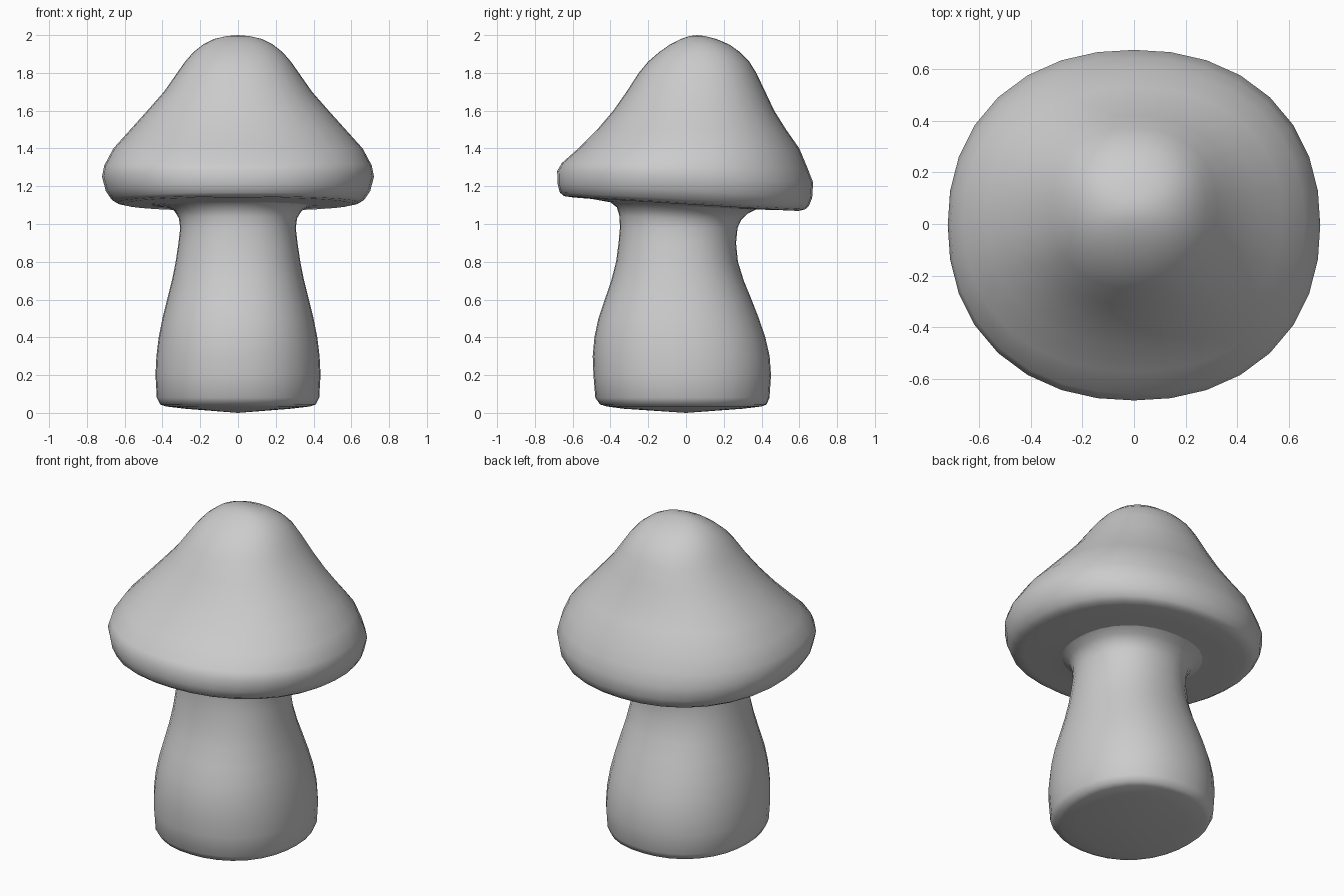
import bpy, bmesh, math

SIDES = 32
POWER = 2.2   # slightly squared ellipse


def ring(bm, z, rx, y0, y1, tilt=0.0):
    """Rounded cross-section from its half width, front and back limits; tilt drops the back."""
    yc, ry = (y0 + y1) / 2, (y1 - y0) / 2
    verts = []
    for i in range(SIDES):
        a = 2 * math.pi * i / SIDES
        c, s = math.cos(a), math.sin(a)
        k = (abs(c) ** POWER + abs(s) ** POWER) ** (-1 / POWER)
        y = yc + ry * k * s
        verts.append(bm.verts.new((rx * k * c, y, z - tilt * y)))
    return verts


def loft(name, sections, bottom=None, top=None):
    bm = bmesh.new()
    rings = [ring(bm, *s) for s in sections]
    for a, b in zip(rings, rings[1:]):
        for i in range(SIDES):
            j = (i + 1) % SIDES
            bm.faces.new((a[i], a[j], b[j], b[i]))
    for pole, r in ((bottom, rings[0]), (top, rings[-1])):
        if pole:
            v = bm.verts.new(pole)
            for i in range(SIDES):
                j = (i + 1) % SIDES
                bm.faces.new((r[j], r[i], v) if pole is bottom else (r[i], r[j], v))
    for f in bm.faces:
        f.smooth = True
    mesh = bpy.data.meshes.new(name)
    bm.to_mesh(mesh)
    bm.free()
    obj = bpy.data.objects.new(name, mesh)
    bpy.context.collection.objects.link(obj)
    return obj


# Ring shared by stem and cap
join = (1.095, 0.38, -0.40, 0.37, 0.05)

# Stem: bulging foot, narrow neck, flare into the cap
loft("stem", [
    (0.022, 0.28, -0.33, 0.30), (0.034, 0.38, -0.42, 0.40),
    (0.045, 0.412, -0.455, 0.427), (0.08, 0.43, -0.48, 0.442),
    (0.20, 0.437, -0.49, 0.45), (0.30, 0.432, -0.494, 0.443),
    (0.40, 0.42, -0.485, 0.42), (0.50, 0.40, -0.464, 0.386),
    (0.60, 0.375, -0.43, 0.347), (0.70, 0.35, -0.396, 0.306),
    (0.80, 0.33, -0.37, 0.275), (0.90, 0.315, -0.357, 0.265),
    (0.98, 0.306, -0.35, 0.273), (1.03, 0.313, -0.352, 0.292, 0.03),
    (1.07, 0.338, -0.366, 0.325, 0.05), join,
], bottom=(0, 0, 0))

# Cap: flat tilted underside, rounded rim, bell-shaped crown leaning back
loft("cap", [
    join, (1.103, 0.48, -0.50, 0.48, 0.06),
    (1.105, 0.60, -0.60, 0.595, 0.06), (1.112, 0.64, -0.645, 0.63, 0.055),
    (1.13, 0.67, -0.668, 0.65, 0.055), (1.175, 0.70, -0.68, 0.668, 0.055),
    (1.25, 0.72, -0.682, 0.673, 0.045), (1.31, 0.708, -0.657, 0.643, 0.02),
    (1.40, 0.66, -0.57, 0.60), (1.50, 0.57, -0.47, 0.53),
    (1.60, 0.48, -0.385, 0.467), (1.70, 0.392, -0.315, 0.42),
    (1.80, 0.322, -0.25, 0.372), (1.86, 0.28, -0.20, 0.335),
    (1.91, 0.236, -0.142, 0.286), (1.95, 0.185, -0.085, 0.23),
    (1.98, 0.125, -0.025, 0.16), (1.995, 0.06, 0.02, 0.10),
], top=(0, 0.06, 2.0))
